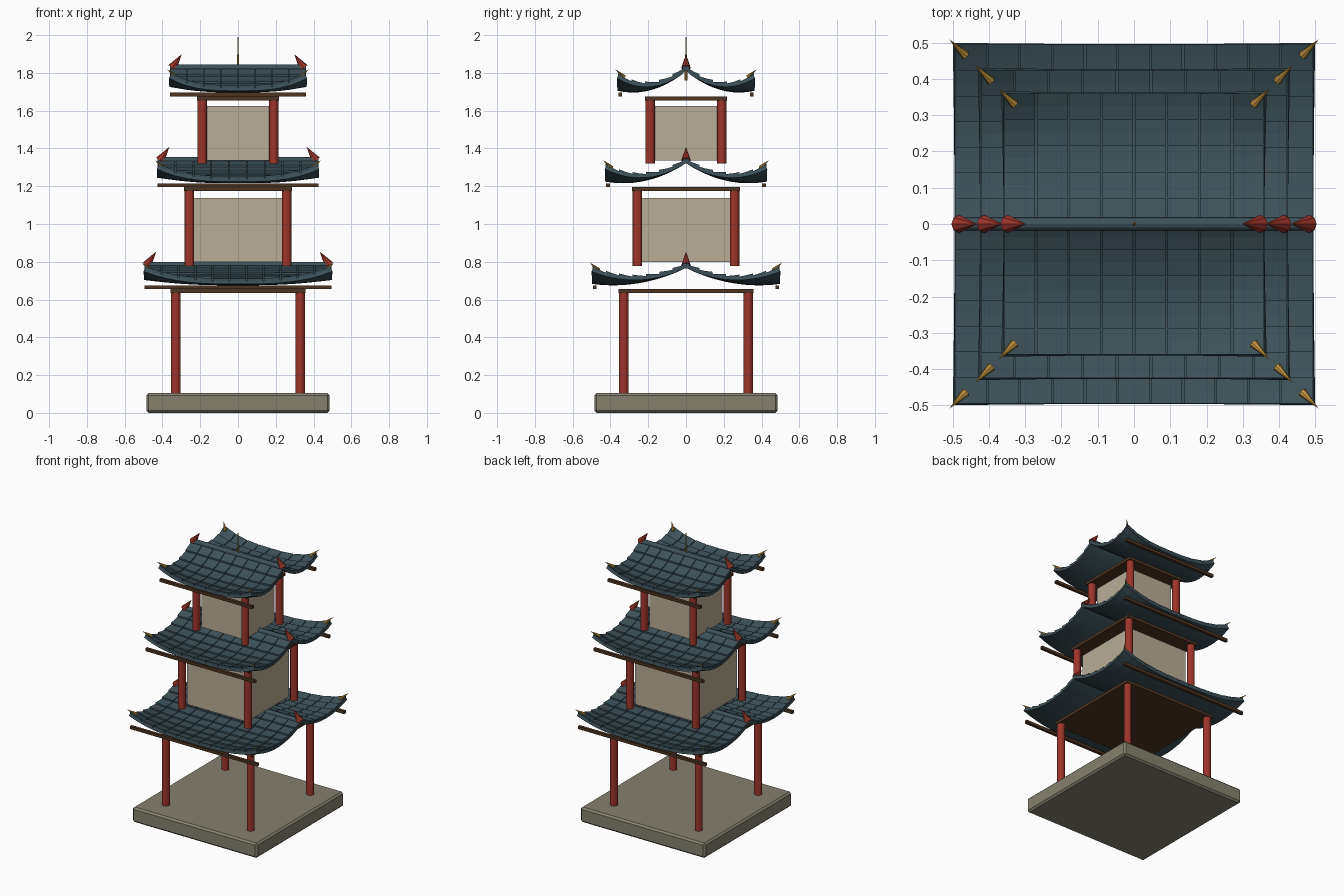
import bpy, bmesh
from mathutils import Vector, Matrix

if "Cube" in bpy.data.objects:
    bpy.data.objects.remove(bpy.data.objects["Cube"])


def material(name, r, g, b):
    m = bpy.data.materials.new(name)
    m.use_nodes = True
    m.diffuse_color = (r, g, b, 1)
    m.node_tree.nodes["Principled BSDF"].inputs["Base Color"].default_value = (r, g, b, 1)
    return m


SLATE = material("slate", .047, .082, .098)
RED = material("red_lacquer", .34, .036, .024)
GOLD = material("gold", .55, .30, .05)
PLASTER = material("plaster", .49, .42, .31)
WOOD = material("dark_wood", .075, .035, .016)
STONE = material("stone", .235, .22, .16)


def finish(name, bm, mat):
    bmesh.ops.recalc_face_normals(bm, faces=bm.faces)
    mesh = bpy.data.meshes.new(name)
    bm.to_mesh(mesh)
    bm.free()
    mesh.materials.append(mat)
    ob = bpy.data.objects.new(name, mesh)
    bpy.context.scene.collection.objects.link(ob)
    return ob


def box(name, half_x, half_y, z0, z1, mat, y=0):
    bm = bmesh.new()
    size = Matrix.Diagonal((2 * half_x, 2 * half_y, z1 - z0, 1))
    bmesh.ops.create_cube(bm, size=1, matrix=Matrix.Translation((0, y, (z0 + z1) / 2)) @ size)
    return finish(name, bm, mat)


def rod(name, start, end, r0, r1, mat, sides=12):
    a, b = Vector(start), Vector(end)
    turn = (b - a).to_track_quat('Z', 'Y').to_matrix().to_4x4()
    bm = bmesh.new()
    bmesh.ops.create_cone(bm, cap_ends=True, segments=sides, radius1=r0, radius2=r1,
                          depth=(b - a).length, matrix=Matrix.Translation((a + b) / 2) @ turn)
    return finish(name, bm, mat)


def roof_height(u, t, base, rise):
    # Sagging gable slope whose eaves sweep up toward the corners
    u, t = abs(u), abs(t)
    return base + rise * (1 - 2.5 * t + 1.6 * t * t) + .065 * u ** 3 * t * t


def roof(label, half, base, rise, cols, rows):
    # Curved slab under the tiles
    bm = bmesh.new()
    bmesh.ops.create_grid(bm, x_segments=16, y_segments=4 * rows, size=1)
    for v in bm.verts:
        u, t = v.co.x, v.co.y
        v.co = (u * half, t * half, roof_height(u, t, base, rise) + .015)
    slab = finish(label + "_roof_slab", bm, SLATE)
    thick = slab.modifiers.new("thickness", 'SOLIDIFY')
    thick.thickness = .015
    thick.offset = -1 if slab.data.polygons[0].normal.z > 0 else 1

    # Overlapping tiles, each tipped up at its lower edge
    bm = bmesh.new()
    gap = .0025 / half
    for side in (-1, 1):
        for c in range(cols):
            u0, u1 = 2 * c / cols - 1 + gap, 2 * (c + 1) / cols - 1 - gap
            for r in range(rows):
                t0, t1 = r / rows, (r + 1) / rows
                rings = []
                for k in range(3):
                    t = t0 + (t1 - t0) * k / 2
                    lift = .004 + .005 * k
                    ring = []
                    for u, up in ((u0, .012), (u1, .012), (u1, .015 + lift), (u0, .015 + lift)):
                        z = roof_height(u, t, base, rise) + up
                        ring.append(bm.verts.new((u * half, side * t * half, z)))
                    rings.append(ring)
                for a, b in zip(rings, rings[1:]):
                    for i in range(4):
                        j = (i + 1) % 4
                        bm.faces.new((a[i], a[j], b[j], b[i]))
                bm.faces.new(rings[0])
                bm.faces.new(rings[2])
    finish(label + "_roof_tiles", bm, SLATE)

    # Ridge pole, red ridge finials and gold corner horns
    top = base + rise + .014
    rod(label + "_ridge", (-half, 0, top), (half, 0, top), .018, .018, SLATE)
    corner = roof_height(1, 1, base, rise) + .022
    for sx in (-1, 1):
        rod(label + "_ridge_finial", (sx * (half - .012), 0, top),
            (sx * (half - .062), 0, top + .072), .025, 0, RED, 8)
        for sy in (-1, 1):
            rod(label + "_corner_horn",
                (sx * (half - .03), sy * (half - .03), corner - .012),
                (sx * (half + .014), sy * (half + .014), corner + .027), .012, 0, GOLD, 8)


# Stone plinth
plinth = box("plinth", .485, .485, 0, .105, STONE)
bevel = plinth.modifiers.new("bevel", 'BEVEL')
bevel.width = .012
bevel.segments = 1

# label, post offset, post bottom, ceiling bottom, roof half width, roof rise, tile columns, rows
storeys = [
    ("lower", .33, .10, .635, .495, .095, 11, 7),
    ("middle", .257, .778, 1.175, .425, .11, 9, 6),
    ("upper", .19, 1.32, 1.655, .36, .12, 8, 5),
]
for label, post, z0, z1, half, rise, cols, rows in storeys:
    for sx in (-1, 1):
        for sy in (-1, 1):
            rod(label + "_post", (sx * post, sy * post, z0), (sx * post, sy * post, z1 + .005),
                .025, .025, RED)
    box(label + "_ceiling", post + .028, post + .028, z1, z1 + .02, WOOD)
    for sy in (-1, 1):
        box(label + "_eave_beam", half, .01, z1 + .02, z1 + .04, WOOD, y=sy * (half - .012))
    roof(label, half, z1 + .038, rise, cols, rows)

# Plaster rooms between the posts
box("middle_room", .233, .233, .80, 1.137, PLASTER)
box("upper_room", .167, .167, 1.335, 1.625, PLASTER)

# Gold spire on the top ridge
rod("spire", (0, 0, 1.76), (0, 0, 2), .008, .001, GOLD, 8)
